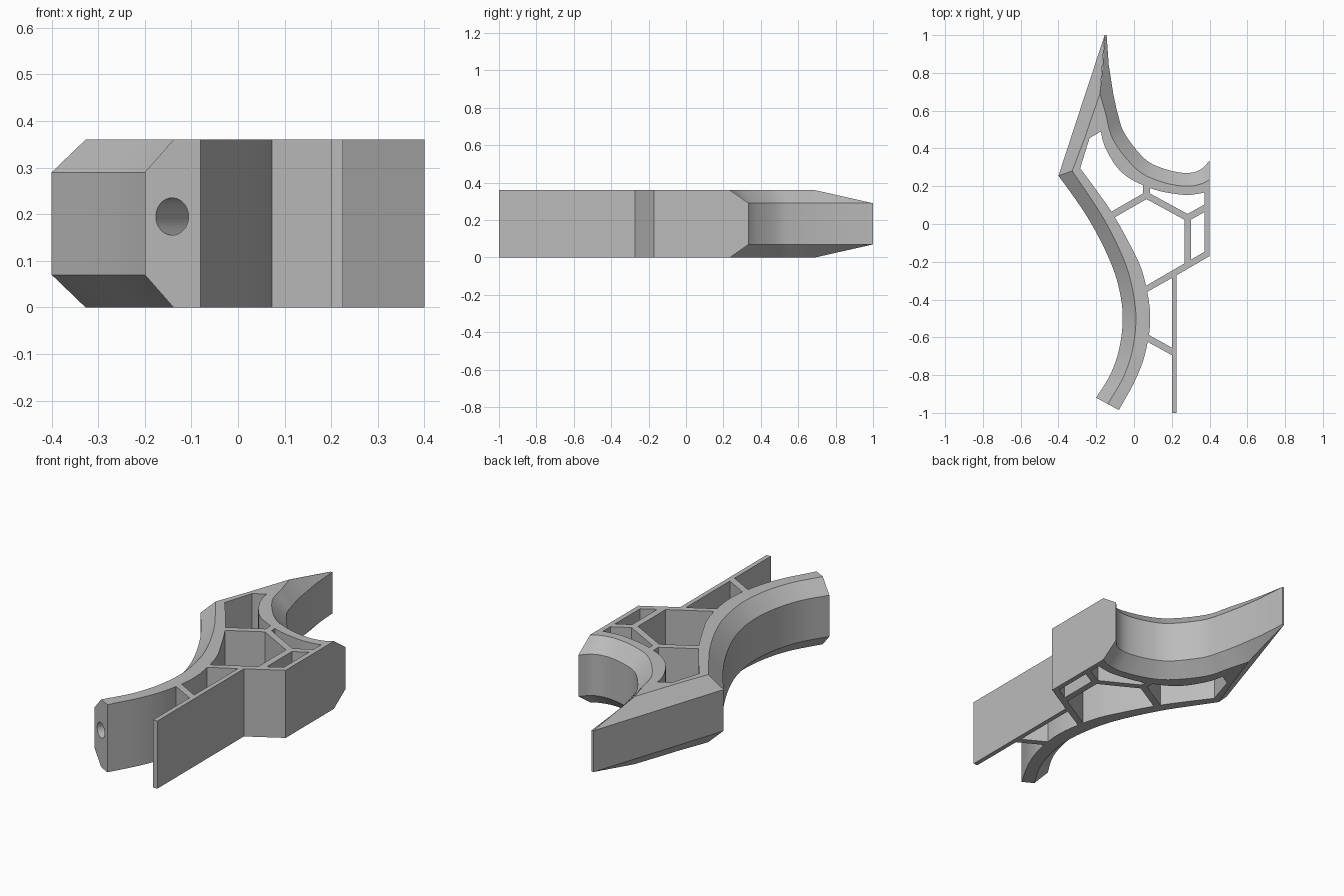
import bpy, bmesh, math
from mathutils import Vector

if "Cube" in bpy.data.objects:
    bpy.data.objects.remove(bpy.data.objects["Cube"])

H = 0.36        # full height
BEVEL = 0.07    # chamfer on the outer edges

grey = bpy.data.materials.new("light_grey")
grey.use_nodes = True
grey.diffuse_color = (0.5, 0.5, 0.5, 1)
grey.node_tree.nodes["Principled BSDF"].inputs["Base Color"].default_value = (0.5, 0.5, 0.5, 1)


def finish(name, bm, smooth=False):
    bmesh.ops.remove_doubles(bm, verts=bm.verts, dist=1e-4)
    bmesh.ops.recalc_face_normals(bm, faces=bm.faces)
    mesh = bpy.data.meshes.new(name)
    bm.to_mesh(mesh)
    bm.free()
    ob = bpy.data.objects.new(name, mesh)
    bpy.context.collection.objects.link(ob)
    mesh.materials.append(grey)
    if smooth:
        bpy.ops.object.select_all(action='DESELECT')
        ob.select_set(True)
        bpy.context.view_layer.objects.active = ob
        bpy.ops.object.shade_smooth_by_angle(angle=math.radians(20))
    return ob


def section(outer, mid, inner, top=H):
    """Six-sided cross-section with a chamfered outer edge."""
    o, m, i = Vector(outer), Vector(mid), Vector(inner)
    low = H - top
    return [o.to_3d() + Vector((0, 0, BEVEL)), o.to_3d() + Vector((0, 0, H - BEVEL)),
            m.to_3d() + Vector((0, 0, top)), i.to_3d() + Vector((0, 0, top)),
            i.to_3d() + Vector((0, 0, low)), m.to_3d() + Vector((0, 0, low))]


def even(outer, inner, width=BEVEL):
    """Cross-section whose chamfer runs straight towards the inner edge."""
    o, i = Vector(outer), Vector(inner)
    return section(o, o + (i - o).normalized() * width, i)


def spline(keys, steps=5):
    """Smooth run of cross-sections through the key ones."""
    pad = [[2 * a - b for a, b in zip(keys[0], keys[1])]] + keys
    pad.append([2 * a - b for a, b in zip(keys[-1], keys[-2])])
    out = []
    for a, b, c, d in zip(pad, pad[1:], pad[2:], pad[3:]):
        for s in range(steps):
            t = s / steps
            out.append([0.5 * (2 * q + (r - p) * t + (2 * p - 5 * q + 4 * r - e) * t * t
                               + (3 * q - p - 3 * r + e) * t ** 3)
                        for p, q, r, e in zip(a, b, c, d)])
    return out + [keys[-1]]


def loft(name, sections):
    bm = bmesh.new()
    rings = [[bm.verts.new(p) for p in s] for s in sections]
    for a, b in zip(rings, rings[1:]):
        for k in range(6):
            n = (k + 1) % 6
            bm.faces.new((a[k], a[n], b[n], b[k]))
    bm.faces.new(rings[0])
    bm.faces.new(rings[-1])
    return finish(name, bm, True)


def prism(name, outline):
    bm = bmesh.new()
    face = bm.faces.new([bm.verts.new((x, y, 0)) for x, y in outline])
    ext = bmesh.ops.extrude_face_region(bm, geom=[face])
    top = [v for v in ext["geom"] if isinstance(v, bmesh.types.BMVert)]
    bmesh.ops.translate(bm, verts=top, vec=(0, 0, H))
    return finish(name, bm)


def strut(name, a, b, width=0.035):
    a, b = Vector(a), Vector(b)
    side = (b - a).orthogonal().normalized() * width / 2
    return prism(name, [a + side, b + side, b - side, a - side])


# Curved beam, running on past the corner into the pointed prong
beam = spline([even(o, i) for o, i in (
    ((-.20, -.92), (-.08, -.985)), ((-.122, -.79), (.01, -.82)),
    ((-.075, -.645), (.063, -.67)), ((-.06, -.48), (.086, -.48)),
    ((-.085, -.317), (.048, -.265)), ((-.138, -.17), (-.016, -.12)),
    ((-.222, -.005), (-.11, .05)), ((-.307, .127), (-.20, .18)))]
    + [even((-.40, .255), (-.285, .295), .077)])
apex = (-.18, .69)
beam += [even((-.325, .484), (-.235, .455)), even((-.309, .533), (-.175, .49)),
         section((-.25, .713), apex, apex)]
tip = (-.155, 1)
beam.append(section(tip, tip, tip, H - BEVEL))
curved_beam = loft("curved_beam", beam)

# Concave cradle between the pointed prong and the short prong
cradle_tip = (-.145, 1)
half = (-.165, .845)
cradle = [section(cradle_tip, tip, tip, H - BEVEL),
          section((-.134, .845), half, half, H - BEVEL / 2)]
cradle += spline([section(*s) for s in (
    ((-.11, .69), apex, apex),
    ((-.085, .58), (-.15, .585), (-.175, .49)),
    ((-.048, .476), (-.108, .441), (-.135, .37)),
    ((.058, .344), (.015, .289), (-.05, .26)),
    ((.164, .291), (.14, .225), (.10, .185)),
    ((.275, .27), (.27, .20), (.255, .155)),
    ((.35, .287), (.355, .212), (.34, .16)),
    ((.40, .335), (.40, .235), (.40, .175)))])
loft("cradle", cradle)

# Bore in the end of the beam
direction = Vector((.065, .12, 0)).normalized()
bpy.ops.mesh.primitive_cylinder_add(vertices=40, radius=.04, depth=.4,
                                    location=(-.142, -.953, .195))
bore = bpy.context.object
bore.name = "bore_cutter"
bore.rotation_euler = direction.to_track_quat('Z', 'Y').to_euler()
bore.hide_render = True
bore.hide_set(True)
bore.display_type = 'WIRE'
cut = curved_beam.modifiers.new("bore", 'BOOLEAN')
cut.operation = 'DIFFERENCE'
cut.object = bore
cut.solver = 'EXACT'
bpy.context.view_layer.objects.active = curved_beam
bpy.ops.object.modifier_apply(modifier="bore")
bpy.data.objects.remove(bore)

# Side wall, slanted wall and long thin plate
prism("side_frame", [(.373, .18), (.40, .18), (.40, -.17), (.225, -.272), (.225, -1),
                     (.20, -1), (.20, -.286), (.06, -.365), (.05, -.335), (.373, -.147)])

# Inner ribs
strut("beam_rib", (-.125, .042), (.066, .152))
strut("cradle_rib", (.066, .21), (.066, .14))
strut("middle_rib", (.06, .155), (.29, .03))
strut("wall_rib", (.278, .03), (.385, .09))
strut("upright_rib", (.284, .035), (.284, -.215))
strut("plate_rib", (.06, -.597), (.21, -.68))
